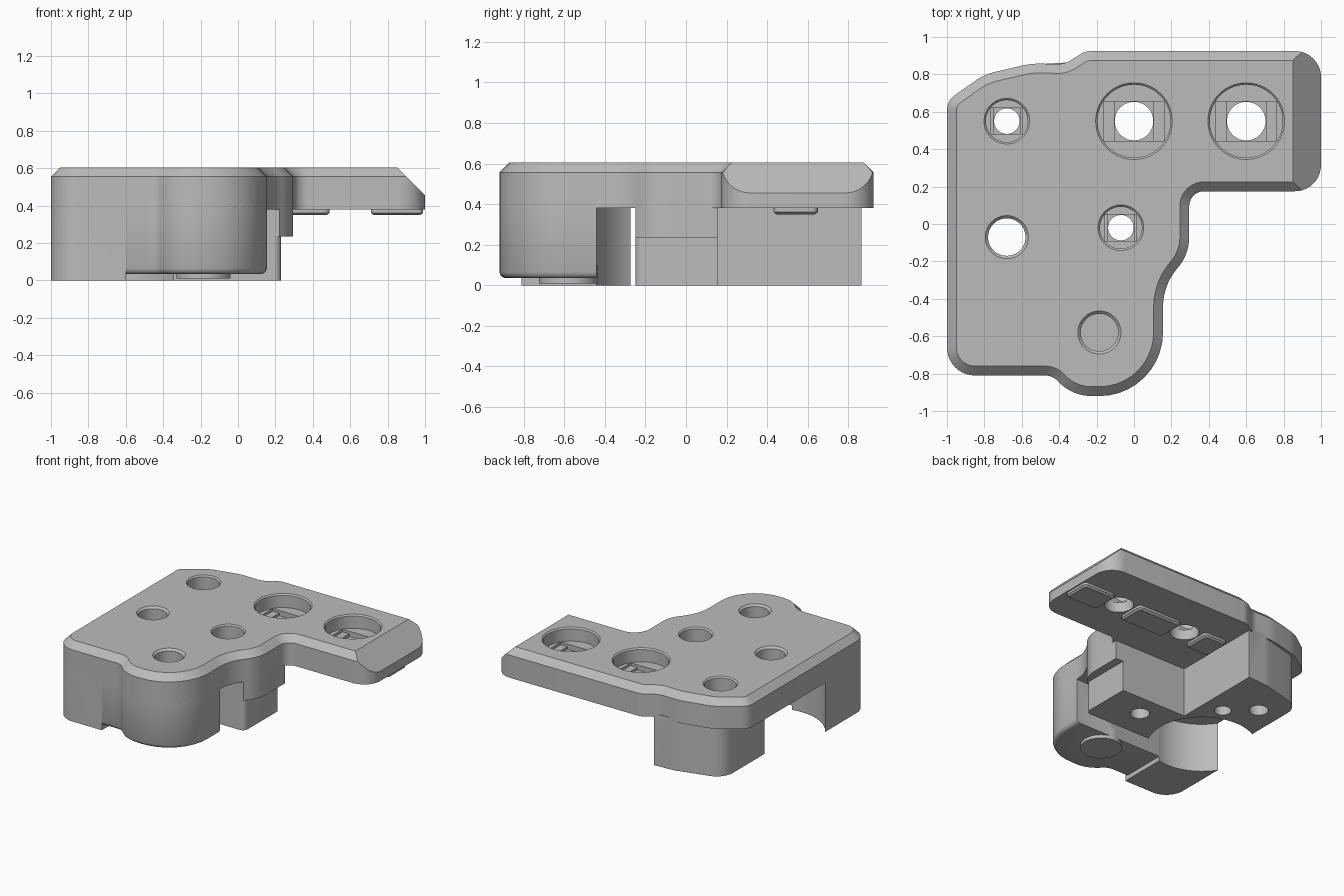
import bpy, bmesh, math
from mathutils import Vector

cube = bpy.data.objects.get("Cube")
if cube:
    bpy.data.objects.remove(cube, do_unlink=True)

grey = bpy.data.materials.new("mid_grey")
grey.use_nodes = True
grey.diffuse_color = (0.5, 0.5, 0.5, 1)
grey.node_tree.nodes["Principled BSDF"].inputs["Base Color"].default_value = (0.5, 0.5, 0.5, 1)


def rounded(corners, steps=10):
    """Closed loop of 2D points with an arc of the given radius at each (x, y, radius)."""
    loop = []
    for i, (x, y, r) in enumerate(corners):
        p = Vector((x, y))
        a = (Vector(corners[i - 1][:2]) - p).normalized()
        b = (Vector(corners[(i + 1) % len(corners)][:2]) - p).normalized()
        if r == 0:
            loop.append(p)
            continue
        half = a.angle(b) / 2
        centre = p + (a + b).normalized() * r / math.sin(half)
        start = p + a * r / math.tan(half) - centre
        end = p + b * r / math.tan(half) - centre
        sweep = start.angle_signed(end)
        for k in range(steps + 1):
            t = -sweep * k / steps
            c, s = math.cos(t), math.sin(t)
            loop.append(centre + Vector((start.x * c - start.y * s, start.x * s + start.y * c)))
    return loop


def circle(x, y, r, n=64):
    return [Vector((x + r * math.cos(k * math.tau / n), y + r * math.sin(k * math.tau / n)))
            for k in range(n)]


def rect(x0, x1, y0, y1):
    return [Vector(p) for p in ((x0, y0), (x1, y0), (x1, y1), (x0, y1))]


def inset(loop, d):
    """Move a counter-clockwise loop inward by d."""
    out = []
    for i, p in enumerate(loop):
        a = (p - loop[i - 1]).normalized()
        b = (loop[(i + 1) % len(loop)] - p).normalized()
        na, nb = Vector((-a.y, a.x)), Vector((-b.y, b.x))
        out.append(p + (na + nb) * d / (1 + na.dot(nb)))
    return out


def prism(name, loop, layers):
    """Solid stacked from (height, inset) layers of one loop."""
    bm = bmesh.new()
    rings = [[bm.verts.new((p.x, p.y, z)) for p in inset(loop, d)] for z, d in layers]
    for low, high in zip(rings, rings[1:]):
        for i in range(len(loop)):
            j = (i + 1) % len(loop)
            bm.faces.new((low[i], low[j], high[j], high[i]))
    bm.faces.new(rings[0][::-1])
    bm.faces.new(rings[-1])
    bmesh.ops.recalc_face_normals(bm, faces=bm.faces)
    mesh = bpy.data.meshes.new(name)
    bm.to_mesh(mesh)
    bm.free()
    mesh.materials.append(grey)
    obj = bpy.data.objects.new(name, mesh)
    bpy.context.collection.objects.link(obj)
    return obj


def clip(obj, point, normal):
    """Remove everything on the normal side of a plane and cap the cut."""
    bm = bmesh.new()
    bm.from_mesh(obj.data)
    bmesh.ops.bisect_plane(bm, geom=bm.verts[:] + bm.edges[:] + bm.faces[:], dist=1e-5,
                           plane_co=point, plane_no=normal, clear_outer=True)
    bmesh.ops.holes_fill(bm, edges=[e for e in bm.edges if e.is_boundary], sides=0)
    bmesh.ops.recalc_face_normals(bm, faces=bm.faces)
    bm.to_mesh(obj.data)
    bm.free()


def combine(obj, other, operation):
    """Apply a boolean and discard the second solid."""
    mod = obj.modifiers.new("bool", "BOOLEAN")
    mod.operation, mod.solver, mod.object = operation, "EXACT", other
    deps = bpy.context.evaluated_depsgraph_get()
    mesh = bpy.data.meshes.new_from_object(obj.evaluated_get(deps))
    obj.modifiers.clear()
    obj.data = mesh
    bpy.data.objects.remove(other, do_unlink=True)


def cut(obj, loop, layers):
    combine(obj, prism("cutter", loop, layers), "DIFFERENCE")


outline = rounded([
    (-1, -.81, .15), (-.436, -.81, .09), (-.334, -.92, .25), (.155, -.92, .34),
    (.155, -.33, .32), (.295, -.16, .25), (.295, .175, .08), (1, .175, .14),
    (1, .925, .14), (-.26, .925, .12), (-.37, .855, .12), (-.55, .858, .4),
    (-.8, .8, .3), (-1, .66, .1)])
well = circle(-.68, -.07, .38, 96)

# Top plate with a chamfered rim and a long slope at its right end
body = prism("bracket_body", outline, [(.38, 0), (.555, 0), (.605, .05)])
clip(body, (.85, 0, .605), (1, 0, 1))

# Front block with a softened lower edge, and the foot at its side
front = prism("front_block", outline, [(.035, .03), (.039, .018), (.047, .008), (.065, 0), (.42, 0)])
clip(front, (0, -.44, 0), (0, 1, 0))
foot = prism("foot", outline, [(0, 0), (.42, 0)])
clip(foot, (0, -.272, 0), (0, 1, 0))
clip(foot, (-.6, 0, 0), (1, 0, 0))
combine(front, foot, "UNION")
combine(front, prism("boss", circle(-.185, -.58, .145), [(.01, 0), (.1, 0)]), "UNION")
cut(front, well, [(-.1, 0), (.5, 0)])

# Rear block and the ledge on its right side
rear = prism("rear_block", rounded([
    (.23, .155, 0), (-.33, .155, 0), (-.33, .865, 0), (-.5, .855, .3), (-.86, .76, .14),
    (-.86, .25, .03), (-.7, .2, 0), (-.5, -.25, 0), (.23, -.25, .04)])[::-1], [(0, 0), (.42, 0)])
cut(rear, well, [(-.1, 0), (.5, 0)])
ledge = prism("ledge", outline, [(.235, 0), (.43, 0)])
for point, normal in (((0, -.25, 0), (0, -1, 0)), ((0, .155, 0), (0, 1, 0)),
                      ((0, 0, 0), (-1, 0, 0)), ((.295, 0, 0), (1, 0, 0))):
    clip(ledge, point, normal)
combine(rear, ledge, "UNION")

# Trim the blocks inside the plate, then merge
for block in (front, rear):
    clip(block, (0, 0, .4), (0, 0, 1))
    combine(body, block, "UNION")

# Stepped screw holes: rim, counterbore, slot, square and bore
for x, y, wide, bore, floor in ((0, .55, .195, .105, .5), (.6, .55, .195, .105, .5),
                                (-.68, .55, .112, .07, .25), (-.07, -.02, .112, .07, .25)):
    cut(body, circle(x, y, wide), [(floor, 0), (.595, 0), (.615, -.02)])
    reach = math.sqrt(wide ** 2 - bore ** 2) - .003
    cut(body, rect(x - reach, x + reach, y - bore, y + bore), [(floor - .02, 0), (floor + .02, 0)])
    cut(body, rect(x - bore, x + bore, y - bore, y + bore), [(floor - .04, 0), (floor, 0)])
    cut(body, circle(x, y, bore - .002), [(-.1, 0), (floor, 0)])

# Plain through holes and the blind hole underneath
for x, y in ((-.68, -.07), (-.185, -.58)):
    cut(body, circle(x, y, .1), [(-.1, 0), (.59, 0), (.615, -.025)])
cut(body, circle(-.49, .385, .06, 32), [(-.1, 0), (.3, 0)])

# Thin locating pads under the arm
pads = []
for x0, x1 in ((.71, .99), (.11, .49), (-.31, -.11)):
    loop = rounded([(x0, .43, .03), (x1, .43, .03), (x1, .65, .03), (x0, .65, .03)], 5)
    pads.append(prism("locating_pad", loop, [(.35, .015), (.362, 0), (.39, 0)]))

bpy.ops.object.select_all(action="DESELECT")
for obj in [body] + pads:
    obj.select_set(True)
bpy.context.view_layer.objects.active = body
bpy.ops.object.shade_smooth_by_angle(angle=math.radians(30))
